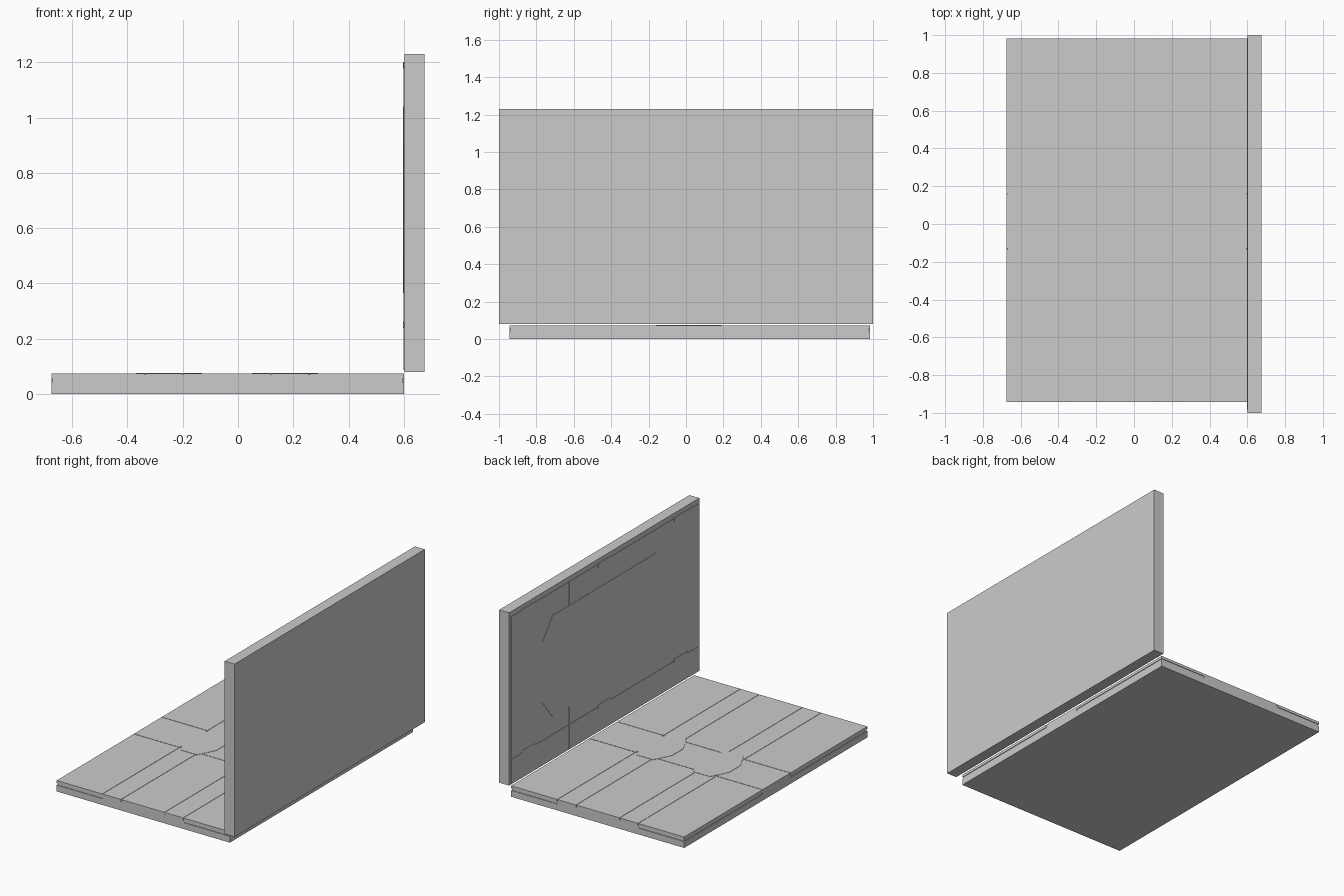
import bpy, bmesh

if "Cube" in bpy.data.objects:
    bpy.data.objects.remove(bpy.data.objects["Cube"])


def make(name, bm):
    bmesh.ops.recalc_face_normals(bm, faces=bm.faces)
    me = bpy.data.meshes.new(name)
    bm.to_mesh(me)
    bm.free()
    ob = bpy.data.objects.new(name, me)
    bpy.context.collection.objects.link(ob)
    return ob


def box(name, x0, x1, y0, y1, z0, z1):
    bm = bmesh.new()
    bmesh.ops.create_cube(bm, size=1)
    for v in bm.verts:
        v.co = (x0 + (v.co.x + .5) * (x1 - x0),
                y0 + (v.co.y + .5) * (y1 - y0),
                z0 + (v.co.z + .5) * (z1 - z0))
    return make(name, bm)


def prism(name, pts, offset):
    bm = bmesh.new()
    f = bm.faces.new([bm.verts.new(p) for p in pts])
    r = bmesh.ops.extrude_face_region(bm, geom=[f])
    bmesh.ops.translate(bm, vec=offset,
                        verts=[v for v in r['geom'] if isinstance(v, bmesh.types.BMVert)])
    return make(name, bm)


def octagon(cu, cv, ru, rv, chu, chv):
    a, b = ru - chu, rv - chv
    return [(cu + u, cv + v) for u, v in
            [(-a, -rv), (a, -rv), (ru, -b), (ru, b), (a, rv), (-a, rv), (-ru, b), (-ru, -b)]]


# Floor slab: base, slightly inset waist, full-size cross strips
X0, X1, Y0, Y1, TOP = -.675, .60, -.943, .983, .073
XA, XB, YA, YB = -.337, .258, -.132, .16
box("floor_base", X0, X1, Y0, Y1, 0, .042)
box("floor_waist", X0 + .004, X1 - .004, Y0 + .004, Y1 - .004, .042, .071)
box("floor_cross_waist_long", XA, XB, Y0, Y1, .042, .056)
box("floor_cross_waist_side", X0, X1, YA, YB, .042, .056)

# Floor plates with narrow seams
G = .002
xs = [X0 - G, XA, XB, X1 + G]
ys = [Y0 - G, YA, YB, Y1 + G]
for i in range(3):
    for j in range(3):
        cuts = [xs[i], xs[i + 1]]
        if i == 1 and j != 1:
            cuts = [xs[1], -.20, .12, xs[2]]
        for k in range(len(cuts) - 1):
            box(f"floor_plate_{i}_{j}_{k}", cuts[k] + G, cuts[k + 1] - G,
                ys[j] + G, ys[j + 1] - G, .055, TOP)

# Raised eight-sided hatches
for side, cx in (("left", -.25), ("right", .17)):
    prism(f"floor_hatch_{side}",
          [(u, v, TOP - .004) for u, v in octagon(cx, .015, .12, .175, .06, .115)],
          (0, 0, .006))

# Wall slab and its facing panels
box("wall_slab", .602, .675, -1, 1, .08, 1.23)
yc = [-.985, -.375, .375, .985]
zc = [.083, .25, 1.20]
for i in range(3):
    for j in range(2):
        box(f"wall_panel_{i}_{j}", .599, .604, yc[i] + .004, yc[i + 1] - .004,
            zc[j] + .003, zc[j + 1] - .003)

# Central wall panel with clipped corners
prism("wall_center_panel",
      [(.597, u, v) for u, v in octagon(0, .703, .655, .338, .105, .135)],
      (.005, 0, 0))

# Small latches on the wall seams
for z in (.25, 1.19):
    for y in (-.8, 0, .8):
        box("wall_latch", .597, .603, y - .07, y + .07, z - .012, z + .012)
